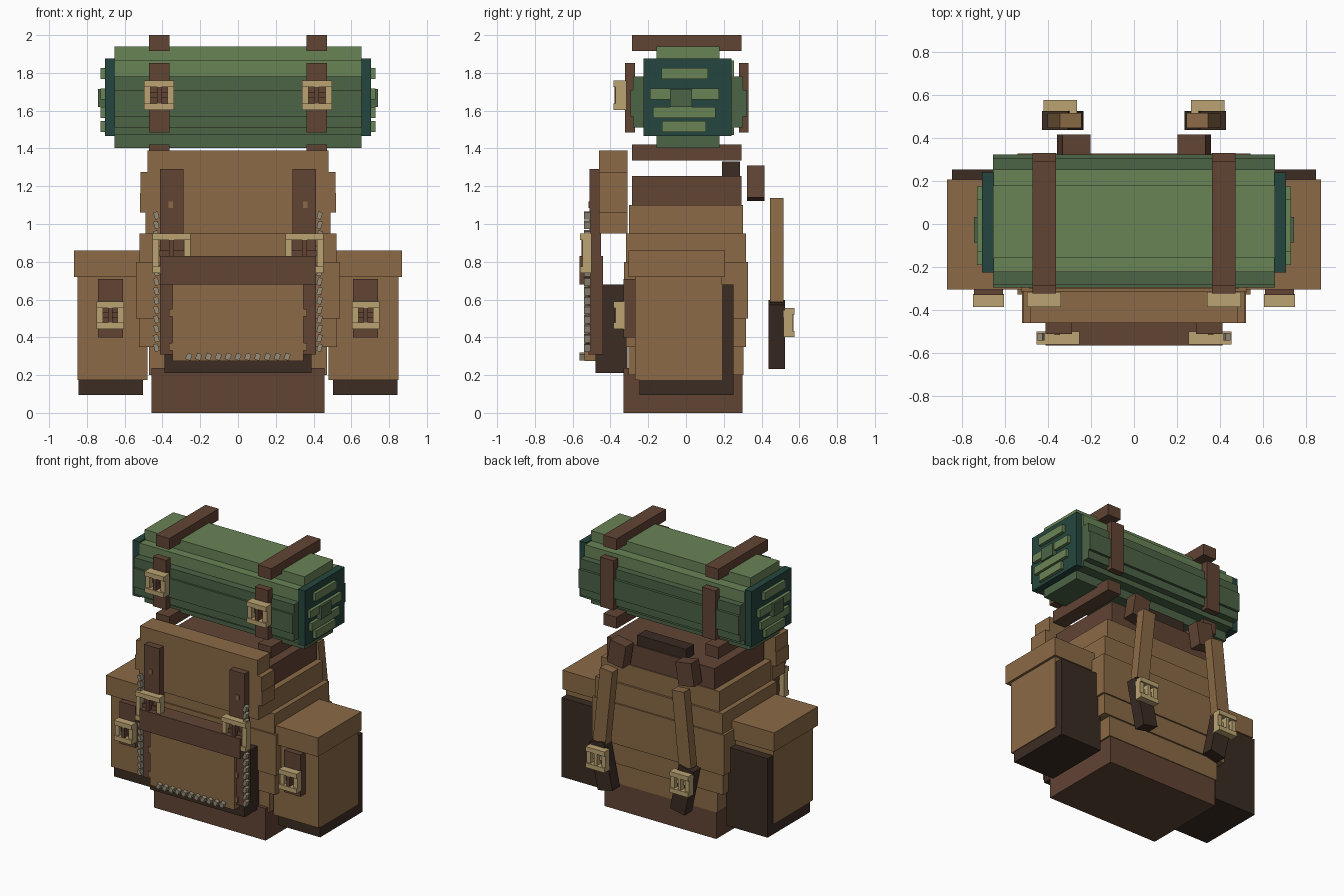
import bpy
from math import radians
from mathutils import Matrix

cube = bpy.data.objects.get("Cube")
if cube:
    bpy.data.objects.remove(cube, do_unlink=True)


def material(name, hex_code):
    """Flat material from an sRGB hex code."""
    chans = [int(hex_code[i:i + 2], 16) / 255 for i in (0, 2, 4)]
    lin = [c / 12.92 if c < 0.04045 else ((c + 0.055) / 1.055) ** 2.4 for c in chans]
    m = bpy.data.materials.new(name)
    m.use_nodes = True
    m.diffuse_color = (*lin, 1)
    m.node_tree.nodes["Principled BSDF"].inputs["Base Color"].default_value = (*lin, 1)
    return m


TAN = material("tan canvas", "8B6A46")
BROWN = material("brown leather", "614434")
DARK = material("dark leather", "3B2C23")
LIGHT_GREEN = material("light green cloth", "698356")
GREEN = material("green cloth", "4C6346")
TEAL = material("dark teal cloth", "25463E")
BRASS = material("pale brass", "BBA473")
ROPE = material("grey rope", "968D7B")


def box(name, mat, x, y, z, tilt=0):
    """Box spanning the given ranges, tilted about y through its centre."""
    size = [b - a for a, b in (x, y, z)]
    centre = [(a + b) / 2 for a, b in (x, y, z)]
    bpy.ops.mesh.primitive_cube_add(size=1)
    ob = bpy.context.object
    ob.name = ob.data.name = name
    ob.data.transform(Matrix.Diagonal((*size, 1)))
    ob.location = centre
    ob.rotation_euler = (0, radians(tilt), 0)
    ob.data.materials.append(mat)
    return ob


def wide(name, mat, half, y, z):
    return box(name, mat, (-half, half), y, z)


def pair(name, mat, x, y, z, tilt=0):
    """Left part and its mirrored twin on the right."""
    box(name + "_left", mat, x, y, z, tilt)
    box(name + "_right", mat, (-x[1], -x[0]), y, z, -tilt)


def buckle(name, x, z, w, h, back, front, prong=BROWN):
    """Pair of square buckles; back and front are y values."""
    bar = 0.034
    step = 0.012 if front > back else -0.012

    def ys(a, b):
        return (min(a, b), max(a, b))
    for label, s in (("top", 1), ("bottom", -1)):
        zc = z + s * (h - bar) / 2
        pair(f"{name}_{label}_bar", BRASS, (x - w / 2, x + w / 2),
             ys(back, front), (zc - bar / 2, zc + bar / 2))
    for label, s in (("outer", 1), ("inner", -1)):
        xc = x + s * (w - bar) / 2
        pair(f"{name}_{label}_bar", BRASS, (xc - bar / 2, xc + bar / 2),
             ys(back, front - step), (z - h / 2 + bar, z + h / 2 - bar))
    pair(name + "_crossbar", prong, (x - w / 2 + bar, x + w / 2 - bar),
         ys(back, back + step * 2), (z - 0.015, z + 0.015))
    pair(name + "_prong", prong, (x - 0.012, x + 0.012),
         ys(back, front - step / 2), (z - h * 0.36, z + h * 0.36))


# Main bag: leather base, stacked canvas layers, leather top
wide("base", BROWN, 0.458, (-0.33, 0.30), (0, 0.237))
for i, (half, depth, z0, z1) in enumerate([
        (0.47, 0.305, 0.2, 0.35), (0.525, 0.317, 0.35, 0.5),
        (0.54, 0.328, 0.5, 0.8), (0.522, 0.317, 0.8, 0.95),
        (0.485, 0.302, 0.95, 1.1)]):
    wide(f"body_layer_{i}", TAN, half, (-depth, depth), (z0, z1))
wide("bag_top", BROWN, 0.44, (-0.285, 0.295), (1.1, 1.255))
wide("grab_handle", DARK, 0.2, (0.19, 0.285), (1.255, 1.33))

# Front flap with bulging sides
for i, (half, z0, z1) in enumerate([(0.49, 0.95, 1.06), (0.52, 1.06, 1.165),
                                    (0.515, 1.165, 1.275), (0.48, 1.275, 1.39)]):
    wide(f"flap_layer_{i}", TAN, half, (-0.46, -0.31), (z0, z1))
pair("flap_strap", BROWN, (0.288, 0.412), (-0.51, -0.45), (0.74, 1.29))
pair("flap_strap_stud", TAN, (0.343, 0.368), (-0.516, -0.5), (1.085, 1.12))
buckle("flap_buckle", 0.352, 0.845, 0.2, 0.21, -0.5, -0.56)

# Front pocket
wide("front_pocket_body", DARK, 0.388, (-0.478, -0.31), (0.21, 0.68))
wide("front_pocket_panel", TAN, 0.347, (-0.537, -0.45), (0.275, 0.68))
wide("front_pocket_band", BROWN, 0.412, (-0.565, -0.44), (0.68, 0.83))
pair("front_pocket_side", BROWN, (0.347, 0.412), (-0.515, -0.44), (0.31, 0.68))
for i, z in enumerate((0.35, 0.53)):
    pair(f"front_pocket_tab_{i}", TAN, (0.335, 0.365), (-0.53, -0.5), (z - 0.02, z + 0.02))

# Rope stitching down the sides and along the bottom of the front pocket
for i in range(15):
    z = 0.345 + i * 0.05
    pair(f"side_stitch_{i}", ROPE, (0.42, 0.444), (-0.54, -0.505), (z - 0.02, z + 0.02), 15)
for i in range(11):
    x = (i - 5) * 0.052
    box(f"bottom_stitch_{i}", ROPE, (x - 0.014, x + 0.014), (-0.565, -0.535),
        (0.28, 0.315), 20)

# Side pockets
pair("side_pocket_body", TAN, (0.48, 0.85), (-0.27, 0.19), (0.175, 0.72))
pair("side_pocket_lid", TAN, (0.48, 0.868), (-0.305, 0.207), (0.72, 0.86))
pair("side_pocket_back", DARK, (0.503, 0.845), (0.19, 0.252), (0.095, 0.68))
pair("side_pocket_bottom", DARK, (0.503, 0.845), (-0.245, 0.19), (0.095, 0.175))
pair("side_pocket_strap", BROWN, (0.608, 0.742), (-0.33, -0.27), (0.4, 0.71))
buckle("side_pocket_buckle", 0.676, 0.517, 0.145, 0.145, -0.325, -0.385)

# Bedroll: nested layers, lighter on top
for name, mat, y, z in [
        ("crown", LIGHT_GREEN, (-0.157, 0.178), (1.78, 1.94)),
        ("shoulder", LIGHT_GREEN, (-0.222, 0.253), (1.78, 1.866)),
        ("core", GREEN, (-0.222, 0.253), (1.47, 1.78)),
        ("underside", GREEN, (-0.157, 0.178), (1.403, 1.47)),
        ("bulge", GREEN, (-0.28, 0.303), (1.51, 1.78)),
        ("ridge", GREEN, (-0.295, 0.322), (1.57, 1.71))]:
    wide("bedroll_" + name, mat, 0.655, y, z)
pair("bedroll_end_cap", TEAL, (0.65, 0.705), (-0.225, 0.24), (1.465, 1.875))
for i, (y0, y1, z0) in enumerate([(-0.13, 0.117, 1.767), (-0.19, 0.175, 1.66),
                                  (-0.175, 0.155, 1.562), (-0.127, 0.105, 1.488)]):
    pair(f"bedroll_fold_{i}", LIGHT_GREEN, (0.7, 0.728), (y0, y1), (z0, z0 + 0.058))
pair("bedroll_centre", GREEN, (0.7, 0.742), (-0.085, 0.032), (1.62, 1.715))

# Bedroll straps
for name, y, z in [("top", (-0.285, 0.293), (1.917, 2.0)),
                   ("bottom", (-0.285, 0.293), (1.335, 1.42)),
                   ("front", (-0.322, -0.27), (1.485, 1.852)),
                   ("back", (0.28, 0.33), (1.485, 1.852))]:
    pair(f"bedroll_strap_{name}", BROWN, (0.363, 0.472), y, z)
buckle("bedroll_buckle", 0.418, 1.682, 0.158, 0.155, -0.315, -0.385)

# Shoulder straps on the back
pair("shoulder_strap_top", BROWN, (0.215, 0.345), (0.322, 0.415), (1.13, 1.3), -9)
pair("shoulder_strap_middle", TAN, (0.272, 0.374), (0.445, 0.515), (0.58, 1.135), -6)
pair("shoulder_strap_end", DARK, (0.27, 0.392), (0.436, 0.525), (0.24, 0.588), 12)
buckle("shoulder_buckle", 0.343, 0.478, 0.155, 0.155, 0.515, 0.575, BRASS)
